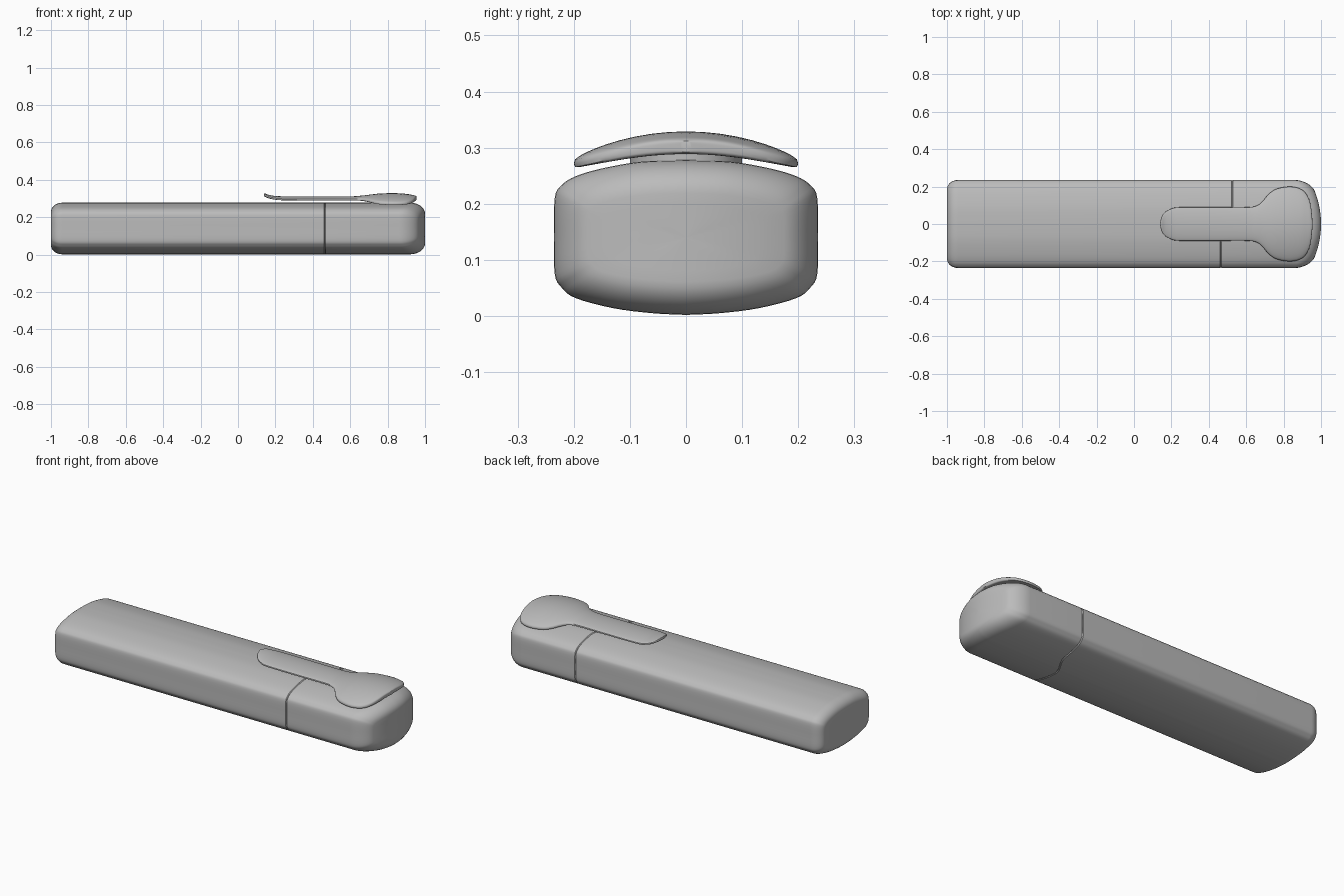
import bpy, bmesh, math
from mathutils import Vector

cube = bpy.data.objects.get("Cube")
if cube:
    bpy.data.objects.remove(cube, do_unlink=True)

grey = bpy.data.materials.new("plain grey")
grey.use_nodes = True
grey.diffuse_color = (0.5, 0.5, 0.5, 1)
grey.node_tree.nodes["Principled BSDF"].inputs["Base Color"].default_value = (0.5, 0.5, 0.5, 1)


def smooth_path(points, steps):
    """Catmull-Rom curve through points of any dimension."""
    out = []
    for i in range(len(points) - 1):
        a, b, c, d = (Vector(points[min(max(i + k, 0), len(points) - 1)]) for k in (-1, 0, 1, 2))
        for s in range(steps):
            t = s / steps
            out.append(b + (c - a) * t / 2 + (a * 2 - b * 5 + c * 4 - d) * t * t / 2
                       + (b * 3 - a - c * 3 + d) * t ** 3 / 2)
    return out + [Vector(points[-1])]


def finish(bm, name):
    bmesh.ops.recalc_face_normals(bm, faces=bm.faces[:])
    mesh = bpy.data.meshes.new(name)
    bm.to_mesh(mesh)
    bm.free()
    mesh.materials.append(grey)
    obj = bpy.data.objects.new(name, mesh)
    bpy.context.collection.objects.link(obj)
    bpy.ops.object.select_all(action='DESELECT')
    obj.select_set(True)
    bpy.context.view_layer.objects.active = obj
    bpy.ops.object.shade_smooth_by_angle(angle=math.radians(40))
    return obj


def loft(name, rings):
    """Skin closed rings of equal length and cap both ends."""
    bm = bmesh.new()
    loops = [[bm.verts.new(p) for p in ring] for ring in rings]
    n = len(loops[0])
    for a, b in zip(loops, loops[1:]):
        for i in range(n):
            j = (i + 1) % n
            bm.faces.new((a[i], a[j], b[j], b[i]))
    bm.faces.new(loops[0])
    bm.faces.new(loops[-1])
    return finish(bm, name)


# Cross-section shared by body and cap: half profile, mirrored
HALF_W, MID_Z = 0.235, 0.14
half = smooth_path([(0, 0.278), (0.08, 0.275), (0.15, 0.263), (0.197, 0.249), (0.222, 0.233),
                    (0.234, 0.21), (0.235, 0.14), (0.234, 0.075), (0.222, 0.051),
                    (0.197, 0.032), (0.13, 0.014), (0.06, 0.005), (0, 0.002)], 4)
profile = [(p.x, p.y) for p in half] + [(-p.x, p.y) for p in half[-2:0:-1]]


def seam(y):
    t = min(max((y + 0.05) / 0.15, 0), 1)
    return 0.465 + 0.06 * t * t * (3 - 2 * t)


def section(x_of_y, inset_y=0.0, inset_z=0.0, shrink=1.0):
    sy = (1 - inset_y / HALF_W) * shrink
    sz = (1 - inset_z / MID_Z) * shrink
    return [(x_of_y(y * sy), y * sy, MID_Z + (z - MID_Z) * sz) for y, z in profile]


def rounded_end(tip, direction, rx, ry, rz, bulge):
    """Rings running from the full section to the middle of a rounded end."""
    rings = []
    place = lambda x: (lambda y: x - direction * bulge * (y / HALF_W) ** 2)
    for k in range(9):
        a = math.pi / 2 * k / 8
        rings.append(section(place(tip - direction * rx * (1 - math.sin(a))),
                             ry * (1 - math.cos(a)), rz * (1 - math.cos(a))))
    for s in (0.75, 0.5, 0.25, 0.02):
        rings.append(section(place(tip), ry, rz, s))
    return rings


groove = 0.004
body_end = rounded_end(-1, -1, 0.06, 0.05, 0.05, 0)
loft("main_body", body_end[::-1] + [section(lambda y: seam(y) - groove),
                                    section(seam, groove, groove)])
cap_end = rounded_end(1, 1, 0.08, 0.06, 0.06, 0.06)
loft("end_cap", [section(seam, groove, groove),
                 section(lambda y: seam(y) + groove)] + cap_end)

# Clip: stations of x, half width, top height, thickness
stations = smooth_path([(0.14, 0.01, 0.328, 0.016), (0.148, 0.04, 0.326, 0.018),
                        (0.167, 0.064, 0.319, 0.018), (0.2, 0.082, 0.314, 0.018),
                        (0.25, 0.09, 0.312, 0.018), (0.45, 0.09, 0.311, 0.018),
                        (0.61, 0.09, 0.312, 0.02), (0.66, 0.1, 0.316, 0.024),
                        (0.69, 0.125, 0.319, 0.028), (0.72, 0.16, 0.323, 0.031),
                        (0.76, 0.187, 0.327, 0.034), (0.83, 0.2, 0.329, 0.035),
                        (0.89, 0.188, 0.326, 0.034), (0.925, 0.155, 0.321, 0.032),
                        (0.945, 0.1, 0.317, 0.028), (0.955, 0.01, 0.312, 0.02)], 4)


def clip_section(x, w, top, thick):
    ring = []
    for k in range(40):
        a = 2 * math.pi * k / 40
        y = w * math.cos(a)
        z = math.copysign(abs(math.sin(a)) ** 0.5, math.sin(a)) * thick / 2
        ring.append((x, y, top - thick / 2 + z - y * y))
    return ring


loft("clip", [clip_section(*s) for s in stations])

# Mount joining clip head to cap
bm = bmesh.new()
bmesh.ops.create_cone(bm, cap_ends=True, segments=32, radius1=0.1, radius2=0.1, depth=0.045)
bmesh.ops.translate(bm, verts=bm.verts[:], vec=(0.82, 0, 0.2655))
finish(bm, "clip_mount")
